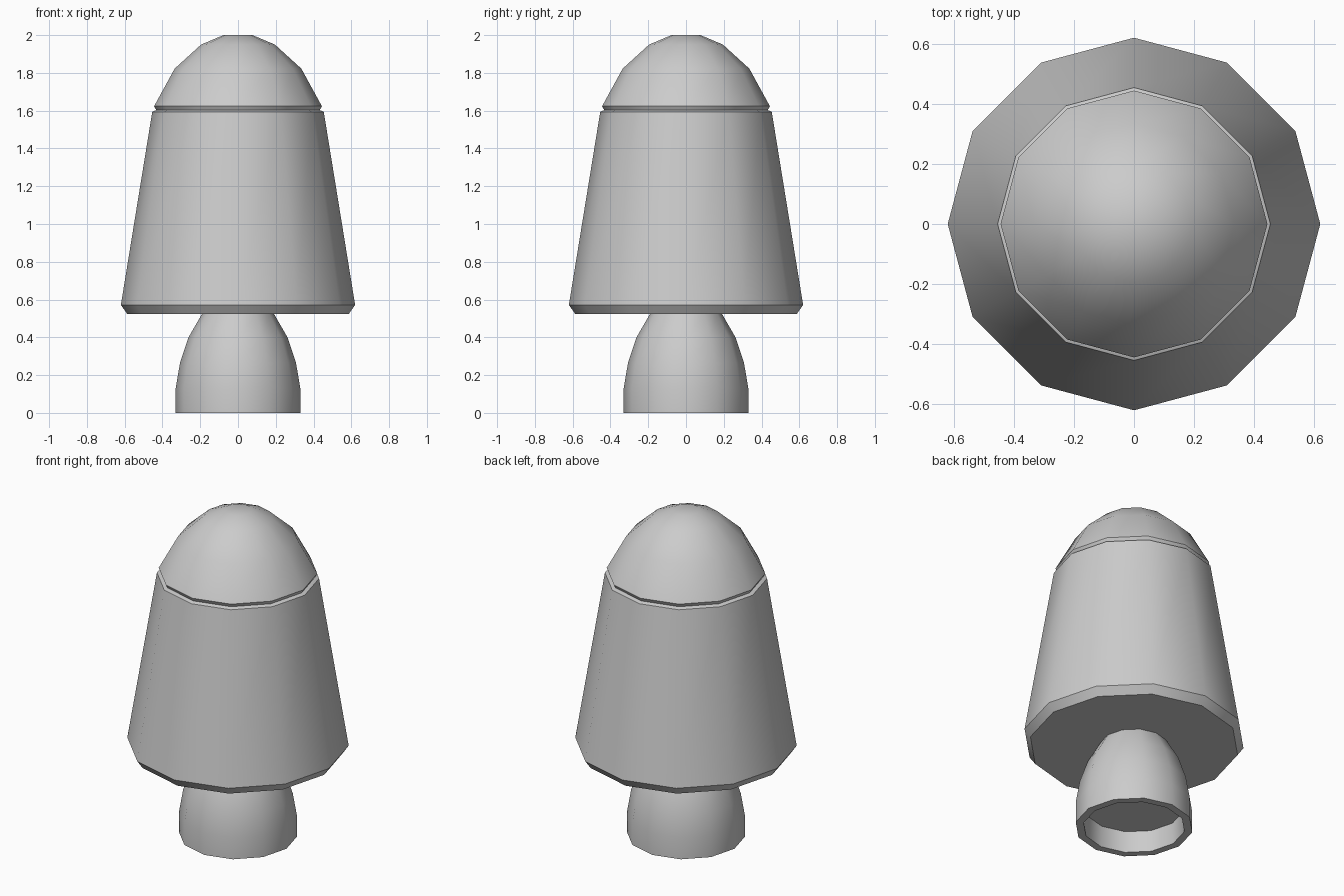
import bpy, bmesh, math

if "Cube" in bpy.data.objects:
    bpy.data.objects.remove(bpy.data.objects["Cube"])

SIDES = 12


def lathe(name, profile):
    """Spin (radius, z) points into a closed 12-sided solid, capped at both ends."""
    bm = bmesh.new()
    rings = []
    for r, z in profile:
        rings.append([bm.verts.new((r * math.cos(a), r * math.sin(a), z))
                      for a in (2 * math.pi * i / SIDES for i in range(SIDES))])
    for low, high in zip(rings, rings[1:]):
        for i in range(SIDES):
            j = (i + 1) % SIDES
            bm.faces.new((low[i], low[j], high[j], high[i]))
    bm.faces.new(rings[0][::-1])
    bm.faces.new(rings[-1])
    bmesh.ops.recalc_face_normals(bm, faces=bm.faces)
    mesh = bpy.data.meshes.new(name)
    bm.to_mesh(mesh)
    bm.free()
    obj = bpy.data.objects.new(name, mesh)
    bpy.context.collection.objects.link(obj)
    bpy.ops.object.select_all(action='DESELECT')
    obj.select_set(True)
    bpy.context.view_layer.objects.active = obj
    bpy.ops.object.shade_smooth_by_angle(angle=math.radians(35))
    return obj


# Engine bell, with a shallow recess in its underside
lathe("engine_bell", [(0.28, 0.13), (0.285, 0.0), (0.33, 0.0), (0.33, 0.13),
                      (0.307, 0.265), (0.262, 0.40), (0.19, 0.525)])

# Tapered capsule body with chamfered base
lathe("capsule_body", [(0.587, 0.524), (0.62, 0.572), (0.454, 1.594), (0.433, 1.603)])

# Nose dome, undercut at the seam
lathe("nose_dome", [(0.433, 1.603), (0.444, 1.624), (0.335, 1.823),
                    (0.195, 1.95), (0.077, 2.0)])
